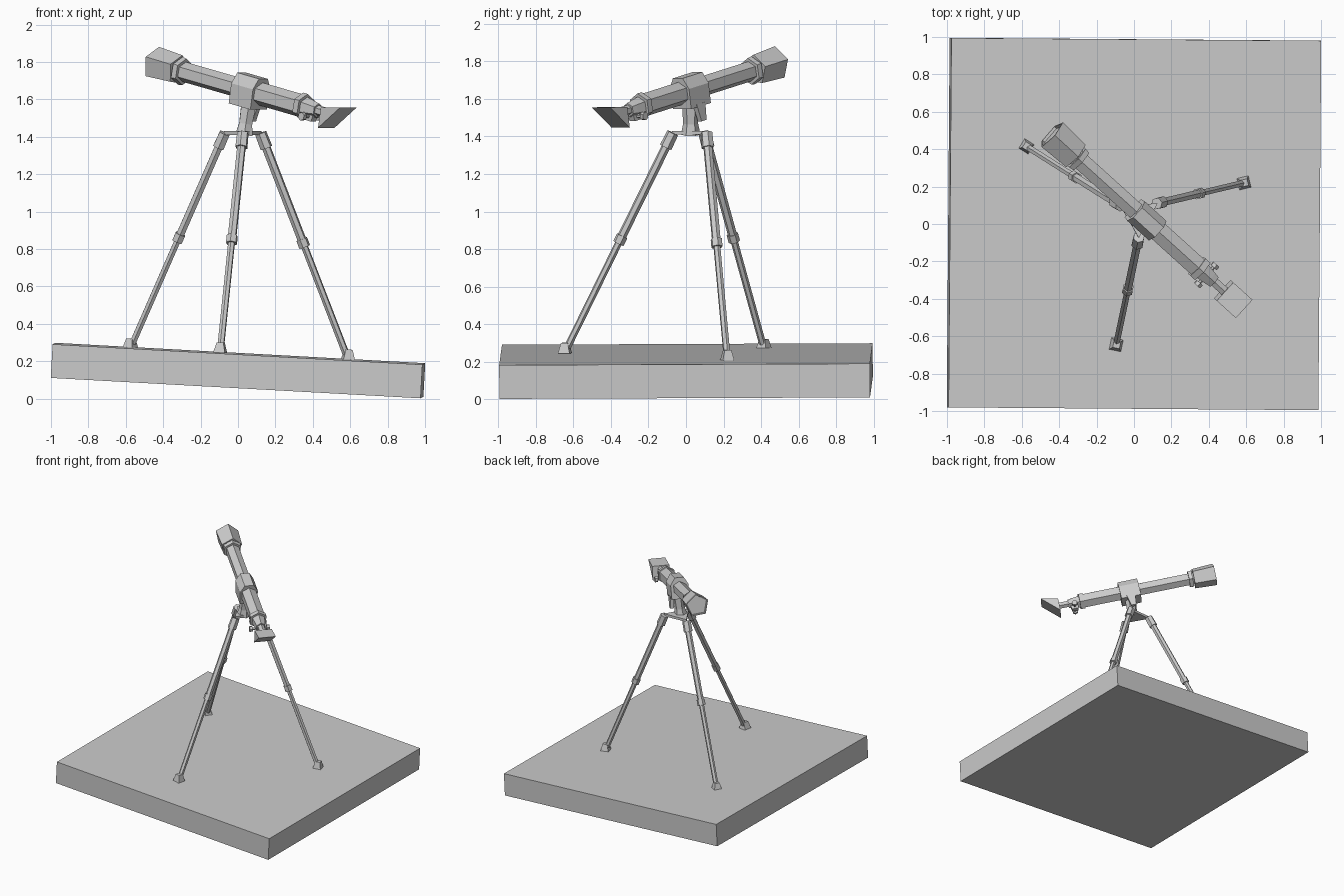
import bpy, bmesh
from mathutils import Vector, Euler

if "Cube" in bpy.data.objects:
    bpy.data.objects.remove(bpy.data.objects["Cube"])

# telescope axis: U along the tube (to the front lens), R sideways, V up
C = Vector((0.065, 0.02, 1.645))
U = Vector((-0.725, 0.656, 0.209)).normalized()
R = U.cross(Vector((0, 0, 1))).normalized()
V = R.cross(U)


def at(s, a=0, b=0):
    return C + U * s + R * a + V * b


def new_object(name, bm):
    bmesh.ops.recalc_face_normals(bm, faces=bm.faces[:])
    me = bpy.data.meshes.new(name)
    bm.to_mesh(me)
    bm.free()
    ob = bpy.data.objects.new(name, me)
    bpy.context.collection.objects.link(ob)
    return ob


def loft(name, rings):
    """Skin a list of equal-length point rings and cap both ends."""
    bm = bmesh.new()
    vs = [[bm.verts.new(p) for p in ring] for ring in rings]
    n = len(vs[0])
    for lo, hi in zip(vs, vs[1:]):
        for i in range(n):
            j = (i + 1) % n
            bm.faces.new((lo[i], lo[j], hi[j], hi[i]))
    bm.faces.new(vs[0])
    bm.faces.new(vs[-1])
    return new_object(name, bm)


def turned(name, origin, axis, profile, sides=6, up=V, turn=0.0):
    """Low-poly turned part: profile holds (distance along axis, radius)."""
    from math import cos, sin, tau
    d = axis.normalized()
    x = (up - d * up.dot(d)).normalized()
    y = d.cross(x)
    ang = [turn + tau * i / sides for i in range(sides)]
    return loft(name, [[origin + d * t + (x * cos(k) + y * sin(k)) * r for k in ang]
                       for t, r in profile])


def prism(name, section, a0, a1, along="R"):
    """Extrude a section: (s,b) points along R, or (a,b) points along U."""
    if along == "R":
        return loft(name, [[at(s, a, b) for s, b in section] for a in (a0, a1)])
    return loft(name, [[at(s, a, b) for a, b in section] for s in (a0, a1)])


# tilted ground slab
bm = bmesh.new()
bmesh.ops.create_cube(bm, size=1)
bmesh.ops.scale(bm, vec=(1.98, 1.975, 0.18), verts=bm.verts)
slab_rot = Euler((0.004, 0.055, -0.0075)).to_matrix()
bmesh.ops.rotate(bm, matrix=slab_rot, verts=bm.verts)
bmesh.ops.translate(bm, vec=(0, 0, 0.15), verts=bm.verts)
new_object("ground_slab", bm)
N = slab_rot @ Vector((0, 0, 1))

# tripod legs: clamp, upper tube, joint, lower tube, foot
legs = [((-0.075, 0.10, 1.41), (-0.575, 0.415, 0.27)),
        ((0.125, 0.11, 1.41), (0.588, 0.22, 0.212)),
        ((0.025, -0.075, 1.41), (-0.095, -0.645, 0.25))]
for i, (top, foot) in enumerate(legs, 1):
    top, foot = Vector(top), Vector(foot)
    d = foot - top
    L = d.length
    out = Vector((d.x, d.y, 0))
    turned(f"leg_{i}_clamp", top, d, [(-0.01, 0.032), (0.075, 0.034)], 6, out)
    turned(f"leg_{i}_upper", top, d, [(0.05, 0.024), (L * 0.48, 0.024)], 6, out)
    turned(f"leg_{i}_joint", top, d, [(L * 0.465, 0.031), (L * 0.5, 0.031)], 6, out)
    turned(f"leg_{i}_lower", top, d, [(L * 0.48, 0.019), (L - 0.03, 0.019)], 6, out)
    turned(f"leg_{i}_foot", foot, N, [(-0.005, 0.045), (0.05, 0.026)], 4, out, 0.785)

# tripod head plate and column
tops = [Vector(t) for t, f in legs]
loft("tripod_plate", [[t + N * h for t in tops] for h in (0.0, 0.02)])
turned("tripod_column", Vector((0.032, 0.025, 1.41)), N + Vector((0.1, 0, 0)),
       [(0, 0.052), (0.06, 0.04), (0.15, 0.045)], 6)

# mount saddle around the tube, with side bracket
prism("mount_saddle", [(-0.065, -0.085), (0.065, -0.085), (0.07, 0.025),
                       (0.035, 0.083), (-0.035, 0.083), (-0.07, 0.025)],
      -0.08, 0.08, "U")
prism("mount_bracket", [(-0.035, -0.07), (0.035, -0.07), (0.025, -0.165), (-0.015, -0.165)],
      0.04, 0.068)

# main tube with thinner front section and collars
turned("front_tube", at(0), U, [(0, 0.054), (0.53, 0.054)], 6)
turned("rear_tube", at(0), U, [(-0.39, 0.062), (0, 0.062)], 6)
turned("front_collar", at(0.485), U, [(0, 0.072), (0.03, 0.076)], 6)
turned("lens_hood", at(0), U, [(0.525, 0.083), (0.70, 0.092), (0.70, 0.082), (0.685, 0.08)],
       5, V, 0.1)
turned("rear_collar", at(0), U, [(-0.41, 0.071), (-0.375, 0.071)], 6)

# focuser, draw tube and knobs on a cross axle
turned("focuser", at(0), U, [(-0.50, 0.038), (-0.47, 0.044), (-0.40, 0.055)], 6)
turned("draw_tube", at(0), U, [(-0.60, 0.028), (-0.49, 0.028)], 6)
turned("focus_axle", at(-0.455, -0.06, -0.042), R, [(0, 0.01), (0.12, 0.01)], 6)
for side, name in ((-1, "left"), (1, "right")):
    turned(f"focus_knob_{name}", at(-0.455, side * 0.055, -0.042), R * side,
           [(0, 0.023), (0.022, 0.023)], 6)
prism("focuser_block", [(-0.48, -0.065), (-0.43, -0.065), (-0.42, -0.02), (-0.49, -0.02)],
      -0.02, 0.02)

# wedge-shaped mirror diagonal and eyepiece
prism("diagonal", [(-0.575, 0.032), (-0.71, 0.06), (-0.578, -0.078)], -0.066, 0.066)
turned("eyepiece", at(-0.655, 0, 0.035), V,
       [(0, 0.024), (0.055, 0.024), (0.058, 0.036), (0.10, 0.036), (0.105, 0.027), (0.135, 0.027)], 6)
